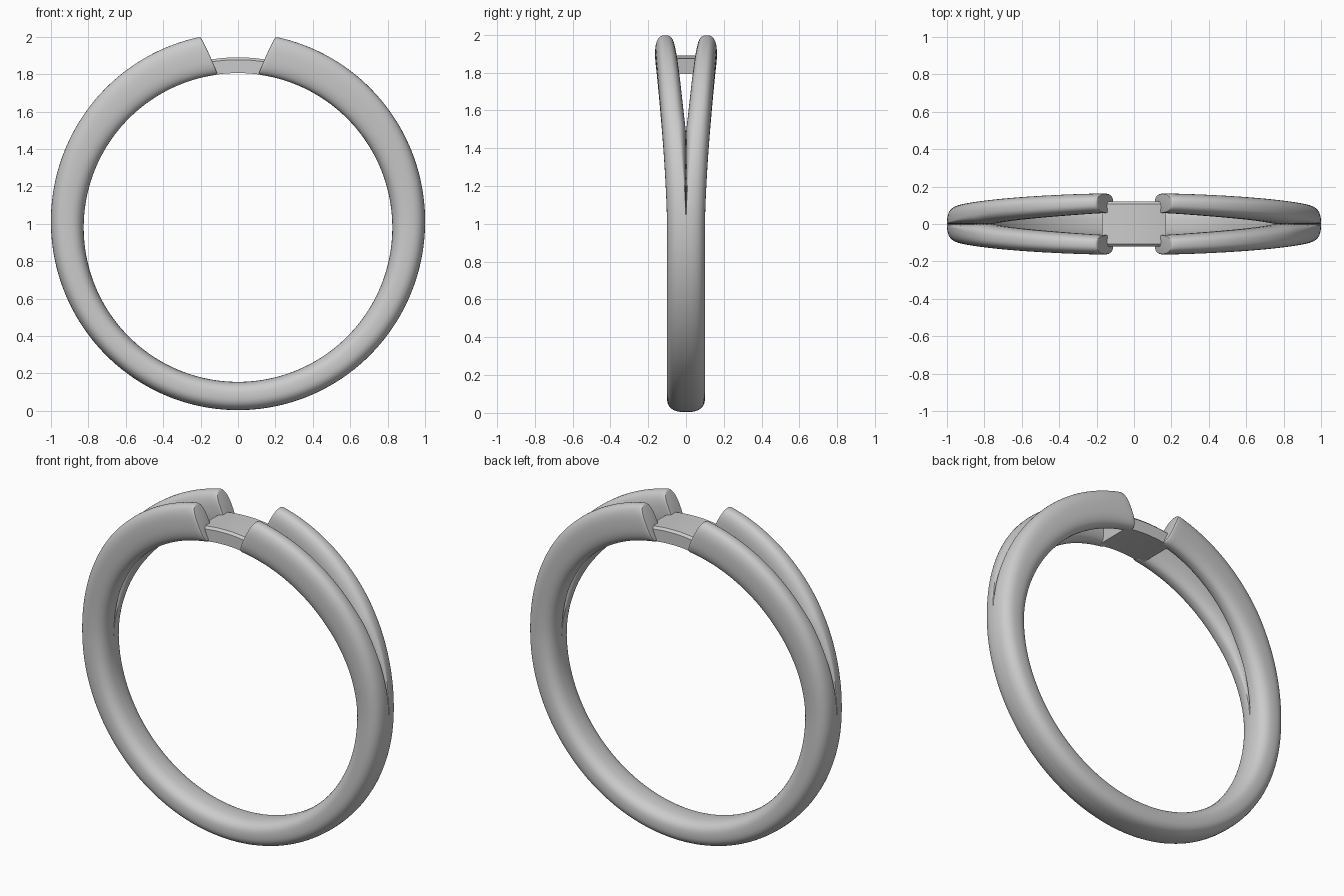
import bpy, bmesh
from math import sin, cos, pi, radians, atan2

if "Cube" in bpy.data.objects:
    bpy.data.objects.remove(bpy.data.objects["Cube"])

ZC, R_IN = 0.98, 0.825           # centre height and finger-hole radius
SEG, N = 40, 96                  # section points, stations per half
A0 = -pi / 2
A_INNER = atan2(1.81 - ZC, 0.11)  # slanted end cut: angle at inner edge
A_OUTER = atan2(2.0 - ZC, 0.20)   # and at outer edge


def spow(v, p):
    return (1 if v >= 0 else -1) * abs(v) ** p if abs(v) > 1e-9 else 0.0


def outer_radius(a):
    s = sin(a)
    return 1.0 + 0.032 * s + 0.008 * s * s


def section(a):
    """Outer side, inner side and crown position (in y) of one strand."""
    yo = 0.1 + 0.065 * max(sin(a), 0) ** 1.5
    u = max(0, min(1, (a - radians(33)) / radians(46)))
    yi = 0.058 * u ** 0.85
    k = max(0, min(1, a / radians(42)))
    k = k * k * (3 - 2 * k)
    return yo, yi, yi + k * (yo - yi) / 2


def ring_point(t, theta, scale, push):
    v = spow(sin(theta), 2 / 2.6)
    f = 0.5 + 0.5 * v * scale
    a_end = A_INNER + (A_OUTER - A_INNER) * f
    a = A0 + (a_end - A0) * t + push
    yo, yi, c = section(a)
    cy = spow(cos(theta), 2 / 2.6)
    y = c + cy * ((yo - c) if cy > 0 else (c - yi))
    mid = (yo + yi) / 2
    y = mid + (y - mid) * (1 - (1 - scale) * 1.6)
    r = R_IN + (outer_radius(a) - R_IN) * f
    return (r * cos(a), -y, ZC + r * sin(a))


def make_object(name, bm):
    bmesh.ops.recalc_face_normals(bm, faces=bm.faces)
    me = bpy.data.meshes.new(name)
    bm.to_mesh(me)
    bm.free()
    ob = bpy.data.objects.new(name, me)
    bpy.context.collection.objects.link(ob)
    bpy.ops.object.select_all(action='DESELECT')
    ob.select_set(True)
    bpy.context.view_layer.objects.active = ob
    bpy.ops.object.shade_smooth_by_angle(angle=radians(35))
    return ob


# Split shank: one quarter swept from the bottom to the slanted end, then mirrored
bm = bmesh.new()
stations = [(i / N, 1.0, -0.014 * (i / N)) for i in range(N + 1)]
stations += [(1, 0.985, -0.006), (1, 0.95, -0.001), (1, 0.90, 0.0)]
rings = [[bm.verts.new(ring_point(t, 2 * pi * j / SEG, s, p)) for j in range(SEG)]
         for t, s, p in stations]
for r0, r1 in zip(rings, rings[1:]):
    for j in range(SEG):
        k = (j + 1) % SEG
        bm.faces.new((r0[j], r0[k], r1[k], r1[j]))
bm.faces.new(rings[-1])
shank = make_object("split_shank", bm)
mx = shank.modifiers.new("mirror_sides", 'MIRROR')
mx.use_axis = (True, False, False)
my = shank.modifiers.new("mirror_strands", 'MIRROR')
my.use_axis = (False, True, False)
my.use_mirror_merge = False

# Curved bridge plate joining the four strand ends
bm = bmesh.new()
half, steps = radians(10.8), 16
prof = [(-0.12, 0.826), (0.12, 0.826), (0.12, 0.897), (0.107, 0.91),
        (-0.107, 0.91), (-0.12, 0.897)]
rows = []
for i in range(steps + 1):
    a = -half + 2 * half * i / steps
    rows.append([bm.verts.new((r * sin(a), y, ZC + r * cos(a))) for y, r in prof])
for r0, r1 in zip(rows, rows[1:]):
    for j in range(len(prof)):
        k = (j + 1) % len(prof)
        bm.faces.new((r0[j], r0[k], r1[k], r1[j]))
bm.faces.new(rows[0])
bm.faces.new(rows[-1])
make_object("bridge_plate", bm)
